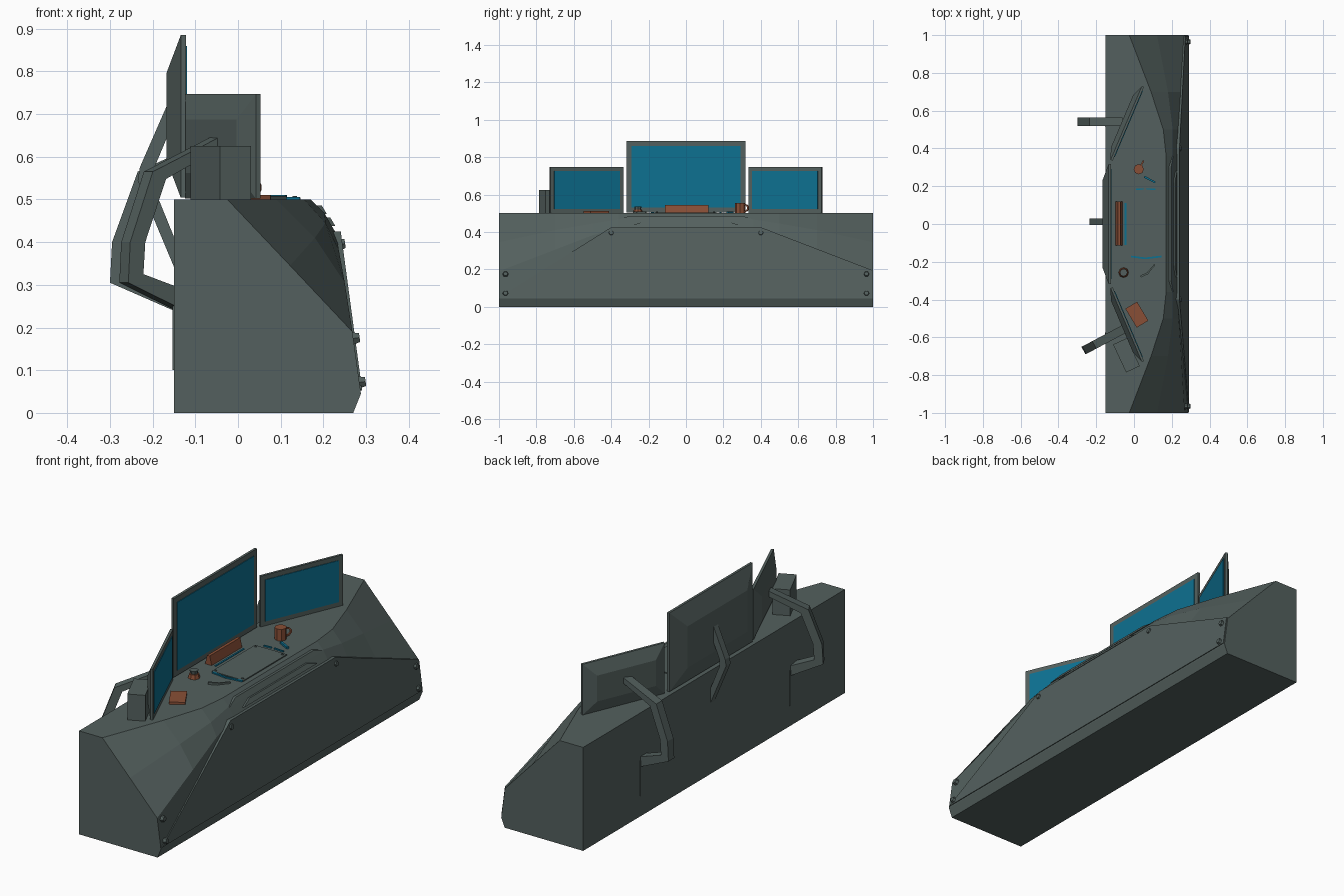
import bpy, bmesh, math
from mathutils import Matrix, Vector

if "Cube" in bpy.data.objects:
    bpy.data.objects.remove(bpy.data.objects["Cube"])


def material(name, rgb):
    m = bpy.data.materials.new(name)
    m.diffuse_color = (*rgb, 1)
    m.use_nodes = True
    m.node_tree.nodes["Principled BSDF"].inputs["Base Color"].default_value = m.diffuse_color
    return m


GREY = material("slate_grey", (0.088, 0.118, 0.112))
BLUE = material("screen_blue", (0.004, 0.165, 0.285))
ORANGE = material("rust_orange", (0.25, 0.078, 0.037))


def make(name, verts, faces, mat, loc=(0, 0, 0), rot=0):
    me = bpy.data.meshes.new(name)
    me.from_pydata(verts, [], faces)
    bm = bmesh.new()
    bm.from_mesh(me)
    bmesh.ops.recalc_face_normals(bm, faces=bm.faces)
    bm.to_mesh(me)
    bm.free()
    me.materials.append(mat)
    ob = bpy.data.objects.new(name, me)
    bpy.context.collection.objects.link(ob)
    ob.location = loc
    ob.rotation_euler[2] = rot
    return ob


def loft(name, rings, mat, loc=(0, 0, 0), rot=0):
    """Skin equal-length rings of points and cap both ends."""
    n = len(rings[0])
    verts = [p for r in rings for p in r]
    faces = [(i * n + j, i * n + (j + 1) % n, (i + 1) * n + (j + 1) % n, (i + 1) * n + j)
             for i in range(len(rings) - 1) for j in range(n)]
    faces += [tuple(range(n)), tuple(range(len(verts) - n, len(verts)))]
    return make(name, verts, faces, mat, loc, rot)


def box(name, size, loc, mat, rot=0):
    """Box standing on loc (centre of its base)."""
    a, b, c = size[0] / 2, size[1] / 2, size[2]
    ring = [(-a, -b), (a, -b), (a, b), (-a, b)]
    return loft(name, [[(x, y, z) for x, y in ring] for z in (0, c)], mat, loc, rot)


def bar(name, p, q, width, height, mat, z=0.5):
    """Flat bar lying on the desk from p to q."""
    d = Vector(q) - Vector(p)
    mid = (Vector(p) + Vector(q)) / 2
    return box(name, (d.length, width, height), (mid.x, mid.y, z), mat, math.atan2(d.y, d.x))


def cone(name, r1, r2, depth, loc, mat, sides=6, tilt=0):
    bm = bmesh.new()
    bmesh.ops.create_cone(bm, cap_ends=True, segments=sides, radius1=r1, radius2=r2, depth=depth,
                          matrix=Matrix.Rotation(tilt, 4, 'Y'))
    me = bpy.data.meshes.new(name)
    bm.to_mesh(me)
    bm.free()
    me.materials.append(mat)
    ob = bpy.data.objects.new(name, me)
    ob.location = loc
    bpy.context.collection.objects.link(ob)
    return ob


# console body: cross-sections (front edge, slope middle, desk edge) along y
half = [(1.0, (0.268, 0.19), (0.122, 0.345), (-0.025, 0.5)),
        (0.7, (0.25, 0.305), (0.18, 0.41), (0.09, 0.5)),
        (0.5, (0.236, 0.382), (0.205, 0.445), (0.155, 0.5)),
        (0.36, (0.23, 0.42), (0.203, 0.467), (0.17, 0.5))]
sections = [(-y, f, m, t) for y, f, m, t in half] + half[::-1]
rings = [[(x, y, z) for x, z in ((-0.15, 0), (0.27, 0), (0.288, 0.045), f, m, t, (-0.15, 0.5))]
         for y, f, m, t in sections]
loft("console_body", rings, GREY)

# raised front panel
outline = [(-0.995, 0.052), (0.995, 0.052), (0.995, 0.196), (0.4, 0.425), (-0.4, 0.425)]
loft("front_panel", [[(k - s * (z - 0.045), y, z) for y, z in outline]
                     for k, s in ((0.28, 0.16), (0.292, 0.135))], GREY)

# stepped slats under the desk edge
for i, (w, x, z) in enumerate([(0.3, 0.186, 0.474), (0.22, 0.206, 0.446)]):
    prof = [(x - 0.02, z + 0.012), (x + 0.01, z + 0.012), (x + 0.022, z - 0.008), (x - 0.01, z - 0.008)]
    loft(f"front_slat_{i}", [[(px, s * (w + (0.06 if pz < z else 0)), pz) for px, pz in prof]
                             for s in (-1, 1)], GREY)

# bolts on the panel corners
for s in (-1, 1):
    for y, z, x in ((0.4, 0.395, 0.24), (0.965, 0.175, 0.274), (0.965, 0.072, 0.288)):
        cone("panel_bolt", 0.018, 0.012, 0.022, (x, s * y, z), GREY, 6, math.radians(82))


def monitor(name, w, h, loc, rot, depth, inset, margin):
    """Thin slab with a frustum back and a screen plate facing local +x."""
    def ring(x, k):
        return [(x, -w + k, k), (x, w - k, k), (x, w - k, h - k), (x, -w + k, h - k)]
    loft(name, [ring(-depth, inset), ring(-0.012, 0), ring(0, 0)], GREY, loc, rot)
    loft(name + "_screen", [ring(-0.002, margin), ring(0.003, margin)], BLUE, loc, rot)


monitor("centre_monitor", 0.318, 0.381, (-0.122, 0, 0.504), 0, 0.046, 0.09, 0.026)
for s in (-1, 1):
    monitor("side_monitor", 0.212, 0.245, (-0.03, s * 0.53, 0.502), -s * math.radians(23), 0.036, 0.06, 0.022)


# monitor arms: side profile extruded to a bar
def arm(name, prof, width, loc, rot=0):
    n = len(prof)
    half_w = width / 2
    k = n // 2
    rings = []
    for i in range(k):  # outer point paired with inner point
        (a, b), (c, d) = prof[i], prof[n - 1 - i]
        rings.append([(a, -half_w, b), (a, half_w, b), (c, half_w, d), (c, -half_w, d)])
    loft(name, rings, GREY, loc, rot)


side = [(0.01, 0.235), (-0.15, 0.305), (-0.145, 0.4), (-0.085, 0.565), (0.09, 0.645),
        (0.09, 0.618), (-0.05, 0.548), (-0.105, 0.4), (-0.11, 0.325), (0.01, 0.285)]
arm("left_monitor_arm", side, 0.045, (-0.15, 0.54, 0))
arm("right_monitor_arm", side, 0.045, (-0.135, -0.6, 0), math.radians(28))
centre = [(-0.145, 0.33), (-0.235, 0.545), (-0.23, 0.575), (-0.16, 0.735),
          (-0.16, 0.66), (-0.2, 0.565), (-0.2, 0.535), (-0.145, 0.4)]
arm("centre_monitor_arm", centre, 0.034, (0, 0.012, 0))
for y in (0.54, -0.6):
    box("arm_back_plate", (0.006, 0.05, 0.17), (-0.15, y, 0.1), GREY)

# speaker box behind the right monitor
box("speaker_box", (0.08, 0.163, 0.125), (-0.04, -0.695, 0.5), GREY, math.radians(25))

# tilted bar stand in front of the centre screen
prof = [(-0.097, 0.5), (-0.062, 0.5), (-0.072, 0.544), (-0.086, 0.544)]
loft("desk_bar_stand", [[(x, y, z) for x, z in prof] for y in (-0.113, 0.12)], ORANGE)
box("status_strip", (0.008, 0.22, 0.004), (-0.045, 0, 0.499), BLUE)

# touch pad with blue edge strips and corner studs
box("touch_pad", (0.17, 0.33, 0.005), (0.062, -0.002, 0.5), GREY)
bar("pad_strip", (-0.015, -0.172), (0.06, -0.182), 0.009, 0.006, BLUE)
bar("pad_strip", (0.06, -0.182), (0.145, -0.172), 0.009, 0.006, BLUE)
bar("pad_strip", (0.01, 0.183), (0.05, 0.186), 0.007, 0.006, BLUE)
bar("pad_strip", (0.065, 0.186), (0.115, 0.183), 0.007, 0.006, BLUE)
for x in (-0.01, 0.133):
    for y in (-0.155, 0.15):
        cone("pad_stud", 0.006, 0.006, 0.006, (x, y, 0.505), GREY)

# mug with handle
cone("mug", 0.027, 0.027, 0.056, (0.025, 0.29, 0.528), ORANGE, 8)
hd = Vector((0.5, 0.866))
loops = []
for i in range(6):
    a = math.radians(-90 + 36 * i)
    loops.append([((0.024 + r * math.cos(a)) * hd.x - w * hd.y, (0.024 + r * math.cos(a)) * hd.y + w * hd.x,
                   0.028 + r * math.sin(a) * 0.75)
                  for r, w in ((0.03, -0.004), (0.03, 0.004), (0.021, 0.004), (0.021, -0.004))])
loft("mug_handle", loops, ORANGE, (0.025, 0.29, 0.5))

# small desk items
bar("blue_pen", (0.055, 0.25), (0.112, 0.22), 0.01, 0.01, BLUE)
cone("control_knob_base", 0.027, 0.022, 0.02, (-0.055, -0.257, 0.51), ORANGE, 8)
cone("control_knob", 0.016, 0.02, 0.018, (-0.055, -0.257, 0.528), GREY, 8)
bar("grey_tool", (0.035, -0.278), (0.075, -0.26), 0.01, 0.01, GREY)
bar("grey_tool_tip", (0.07, -0.262), (0.11, -0.215), 0.008, 0.008, GREY)
bar("notebook", (-0.015, -0.43), (0.045, -0.53), 0.072, 0.011, ORANGE)
